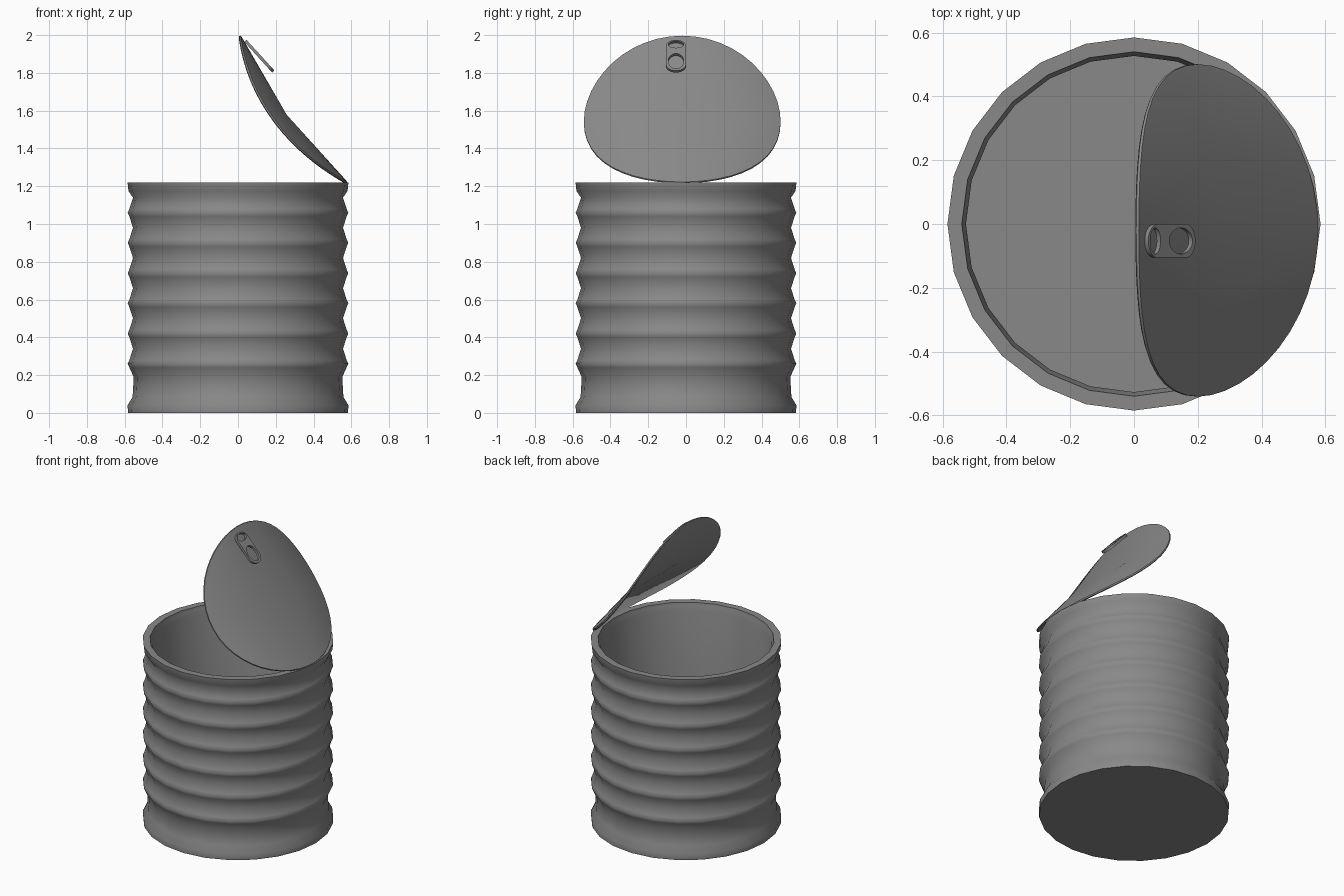
import bpy, bmesh, math
from mathutils import Vector, Matrix
from mathutils.geometry import interpolate_bezier

if "Cube" in bpy.data.objects:
    bpy.data.objects.remove(bpy.data.objects["Cube"])

steel = bpy.data.materials.new("dark_steel")
steel.diffuse_color = (.25, .25, .25, 1)
steel.use_nodes = True
steel.node_tree.nodes["Principled BSDF"].inputs["Base Color"].default_value = steel.diffuse_color


def finish(name, bm, angle):
    bmesh.ops.recalc_face_normals(bm, faces=bm.faces)
    me = bpy.data.meshes.new(name)
    bm.to_mesh(me)
    bm.free()
    me.materials.append(steel)
    ob = bpy.data.objects.new(name, me)
    bpy.context.collection.objects.link(ob)
    bpy.ops.object.select_all(action='DESELECT')
    ob.select_set(True)
    bpy.context.view_layer.objects.active = ob
    bpy.ops.object.shade_smooth_by_angle(angle=math.radians(angle))
    return ob


def bridge(bm, a, b):
    n = len(a)
    for i in range(n):
        bm.faces.new((a[i], a[(i + 1) % n], b[(i + 1) % n], b[i]))


# can body: ribbed outside, flat rim, plain inside
SEG = 24
profile = [(.582, 0), (.585, .04), (.558, .085), (.552, .19)]
for i in range(6):
    z = .26 + i * .16
    profile += [(.575, z - .02), (.584, z), (.575, z + .02), (.556, z + .08)]
profile += [(.58, 1.175), (.585, 1.22), (.54, 1.22), (.537, 1.2), (.527, 1.17), (.527, .04)]
bm = bmesh.new()
rings = []
for r, z in profile:
    rings.append([bm.verts.new((r * math.cos(math.tau * k / SEG), r * math.sin(math.tau * k / SEG), z))
                  for k in range(SEG)])
for a, b in zip(rings, rings[1:]):
    bridge(bm, a, b)
bm.faces.new(rings[0])
bm.faces.new(rings[-1])
finish("can_body", bm, 70)

# peeled lid: a thin disc bent along a curve
STEPS = 64
path = interpolate_bezier(Vector((.003, 0, 1.995)), Vector((.045, 0, 1.66)),
                          Vector((.26, 0, 1.385)), Vector((.572, 0, 1.212)), STEPS + 1)
length = [0]
for a, b in zip(path, path[1:]):
    length.append(length[-1] + (b - a).length)


def bend(s, y, h):
    s = min(max(s, 0), 1) * length[-1]
    i = next(k for k in range(STEPS) if length[k + 1] >= s - 1e-6)
    p = path[i].lerp(path[i + 1], (s - length[i]) / (length[i + 1] - length[i]))
    d = path[min(i + 2, STEPS)] - path[max(i - 1, 0)]
    n = Vector((-d.z, 0, d.x)).normalized()
    if n.x < 0:
        n = -n
    return p + n * h + Vector((0, y - .02, 0))


bm = bmesh.new()
N = 48
rings = []
for r, h in ((.985, 0), (1, .004), (1, .012), (.985, .016)):
    rings.append([bm.verts.new(bend(.5 - .5 * r * math.cos(math.tau * k / N),
                                    .521 * r * math.sin(math.tau * k / N), h)) for k in range(N)])
for a, b in zip(rings, rings[1:]):
    bridge(bm, a, b)
# both lid faces bow out to a short ridge
for ring, shift in ((rings[0], -.012), (rings[-1], 0)):
    right, left = [bm.verts.new((.258 + shift, y - .02, 1.578 + shift)) for y in (.25, -.25)]
    for k in range(N):
        bm.faces.new((right if k < N // 2 else left, ring[k], ring[(k + 1) % N]))
    bm.faces.new((right, left, ring[0]))
    bm.faces.new((right, left, ring[N // 2]))
finish("lid", bm, 60)

# pull tab: flat outline with two holes
cu = bpy.data.curves.new("pull_tab", 'CURVE')
cu.dimensions = '2D'
cu.fill_mode = 'BOTH'
cu.extrude = .008
cu.materials.append(steel)


def outline(cx, rx, ry, straight=0):
    sp = cu.splines.new('POLY')
    sp.points.add(31)
    sp.use_cyclic_u = True
    for k, p in enumerate(sp.points):
        t = math.tau * (k + .5) / 32
        shift = math.copysign(straight, math.cos(t))
        p.co = (cx + shift + rx * math.cos(t), ry * math.sin(t), 0, 1)


outline(.113, .045, .053, .065)
outline(.036, .024, .041)
outline(.155, .054, .041)
tab = bpy.data.objects.new("pull_tab", cu)
bpy.context.collection.objects.link(tab)
u = Vector((.15, 0, -.165)).normalized()
v = Vector((0, 1, 0))
m = Matrix((u, v, u.cross(v))).transposed().to_4x4()
m.translation = (.037, -.053, 1.972)
tab.matrix_world = m
